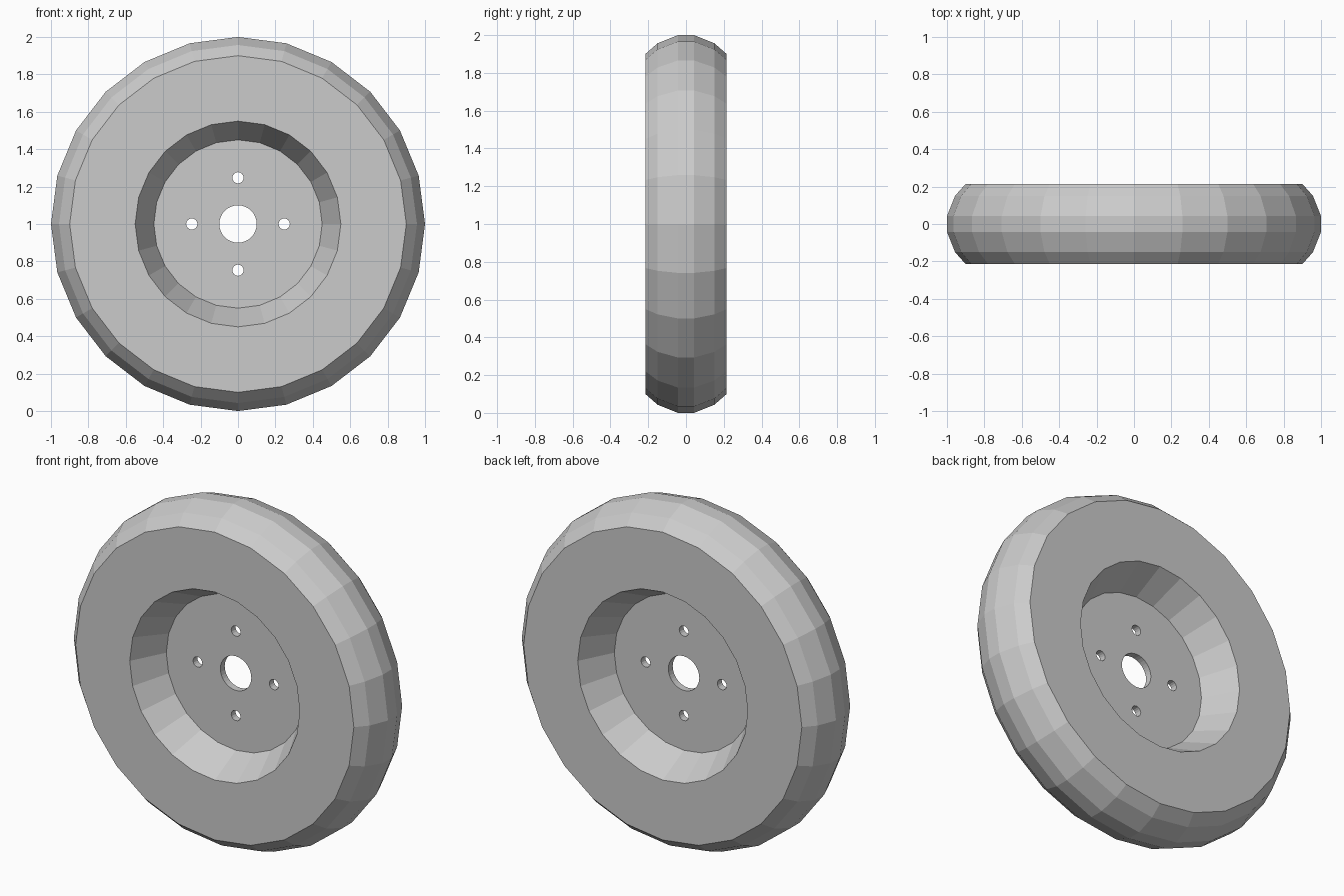
import bpy, bmesh, math

if "Cube" in bpy.data.objects:
    bpy.data.objects.remove(bpy.data.objects["Cube"])

SIDES = 24
HALF_DISC = 0.02


def lathe(name, profile, sides):
    """Turn (radius, y) points around the y axis through z = 1."""
    bm = bmesh.new()
    rings = []
    for i in range(sides):
        a = 2 * math.pi * i / sides
        rings.append([bm.verts.new((r * math.sin(a), y, 1 + r * math.cos(a))) for r, y in profile])
    for i in range(sides):
        a, b = rings[i], rings[(i + 1) % sides]
        for k in range(len(profile) - 1):
            bm.faces.new((a[k], a[k + 1], b[k + 1], b[k]))
    bmesh.ops.recalc_face_normals(bm, faces=bm.faces)
    mesh = bpy.data.meshes.new(name)
    bm.to_mesh(mesh)
    bm.free()
    obj = bpy.data.objects.new(name, mesh)
    bpy.context.collection.objects.link(obj)
    return obj


def cylinder(name, radius, depth, sides, x=0, z=1):
    bpy.ops.mesh.primitive_cylinder_add(vertices=sides, radius=radius, depth=depth,
                                        location=(x, 0, z), rotation=(math.pi / 2, 0, 0))
    obj = bpy.context.object
    obj.name = name
    return obj


# tyre with rounded tread and a sloped recess on both faces
half = [(0.45, HALF_DISC), (0.55, 0.215), (0.90, 0.215), (0.957, 0.15), (1.0, 0.042)]
lathe("tyre", half + [(r, -y) for r, y in reversed(half)], SIDES)

# hub disc
disc = cylinder("hub_disc", 0.45, 2 * HALF_DISC, SIDES)

# axle hole and four bolt holes
cutters = [cylinder("axle_hole_cutter", 0.10, 0.3, 32)]
for i in range(4):
    a = i * math.pi / 2
    cutters.append(cylinder("bolt_hole_cutter", 0.03, 0.3, 16,
                            0.247 * math.cos(a), 1 + 0.247 * math.sin(a)))
for c in cutters:
    mod = disc.modifiers.new("hole", 'BOOLEAN')
    mod.operation = 'DIFFERENCE'
    mod.solver = 'EXACT'
    mod.object = c
    c.hide_render = True
    c.hide_set(True)
